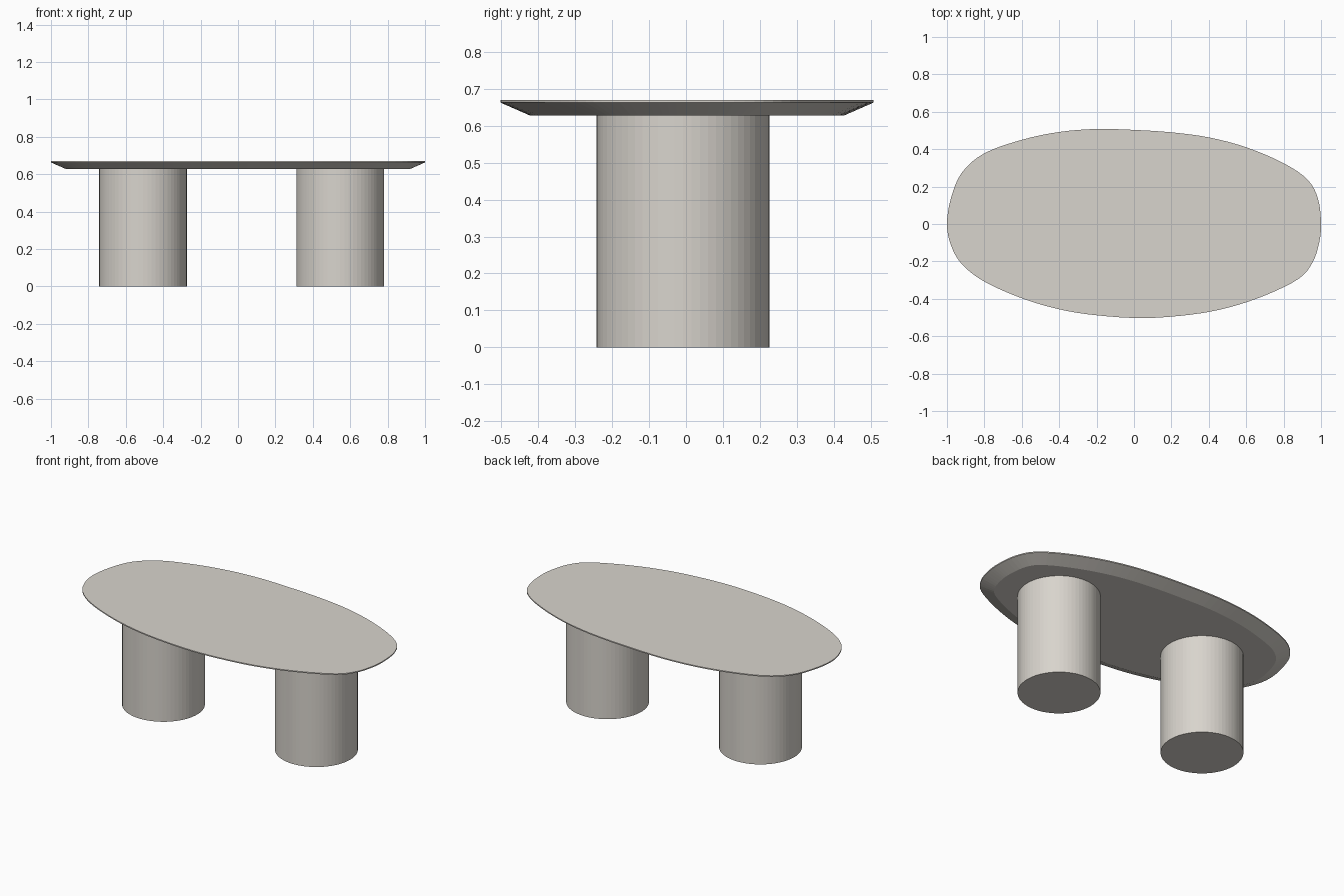
import bpy, bmesh, math
from mathutils import Vector

if "Cube" in bpy.data.objects:
    bpy.data.objects.remove(bpy.data.objects["Cube"])

stone = bpy.data.materials.new("warm grey stone")
stone.diffuse_color = (0.69, 0.66, 0.61, 1)
stone.use_nodes = True
stone.node_tree.nodes["Principled BSDF"].inputs["Base Color"].default_value = stone.diffuse_color


def finish(name, bm):
    bmesh.ops.recalc_face_normals(bm, faces=bm.faces)
    mesh = bpy.data.meshes.new(name)
    bm.to_mesh(mesh)
    bm.free()
    mesh.materials.append(stone)
    obj = bpy.data.objects.new(name, mesh)
    bpy.context.collection.objects.link(obj)
    return obj


# Pebble-shaped outline of the top, counter-clockwise
KEYS = [(1.0, 0.0), (0.985, 0.13), (0.93, 0.235), (0.8, 0.325), (0.6, 0.41),
        (0.4, 0.463), (0.2, 0.49), (0.0, 0.503), (-0.2, 0.508), (-0.4, 0.492),
        (-0.6, 0.45), (-0.8, 0.378), (-0.92, 0.275), (-0.978, 0.14),
        (-1.0, 0.0), (-0.978, -0.115), (-0.92, -0.215), (-0.8, -0.308),
        (-0.6, -0.397), (-0.4, -0.456), (-0.2, -0.488), (0.05, -0.503),
        (0.3, -0.485), (0.5, -0.448), (0.7, -0.382), (0.88, -0.293),
        (0.955, -0.205), (0.99, -0.1)]


def closed_spline(keys, steps):
    """Smooth closed curve through the key points."""
    p = [Vector(k) for k in keys]
    n, out = len(p), []
    for i in range(n):
        a, b, c, d = (p[(i + k) % n] for k in (-1, 0, 1, 2))
        for s in range(steps):
            t = s / steps
            out.append(0.5 * (2 * b + (c - a) * t + (2 * a - 5 * b + 4 * c - d) * t ** 2
                              + (3 * b - a - 3 * c + d) * t ** 3))
    return out


def inset(loop, dist):
    n, out = len(loop), []
    for i, v in enumerate(loop):
        tan = (loop[(i + 1) % n] - loop[i - 1]).normalized()
        out.append(v + Vector((-tan.y, tan.x)) * dist)
    return out


# Table top: thin rim, then an undercut bevel to a smaller underside
outline = closed_spline(KEYS, 4)
bm = bmesh.new()
rings = []
for dist, z in ((0.08, 0.628), (0.0, 0.663), (0.0, 0.67)):
    rings.append([bm.verts.new((v.x, v.y, z)) for v in inset(outline, dist)])
for lo, hi in zip(rings, rings[1:]):
    for i in range(len(lo)):
        j = (i + 1) % len(lo)
        bm.faces.new((lo[i], lo[j], hi[j], hi[i]))
bm.faces.new(rings[0][::-1])
bm.faces.new(rings[-1])
finish("table_top", bm)

# Two drum legs
for name, x in (("left_leg", -0.508), ("right_leg", 0.546)):
    bm = bmesh.new()
    bmesh.ops.create_cone(bm, cap_ends=True, segments=64, radius1=0.234,
                          radius2=0.234, depth=0.628)
    bmesh.ops.translate(bm, verts=bm.verts, vec=(x, -0.008, 0.314))
    finish(name, bm)
